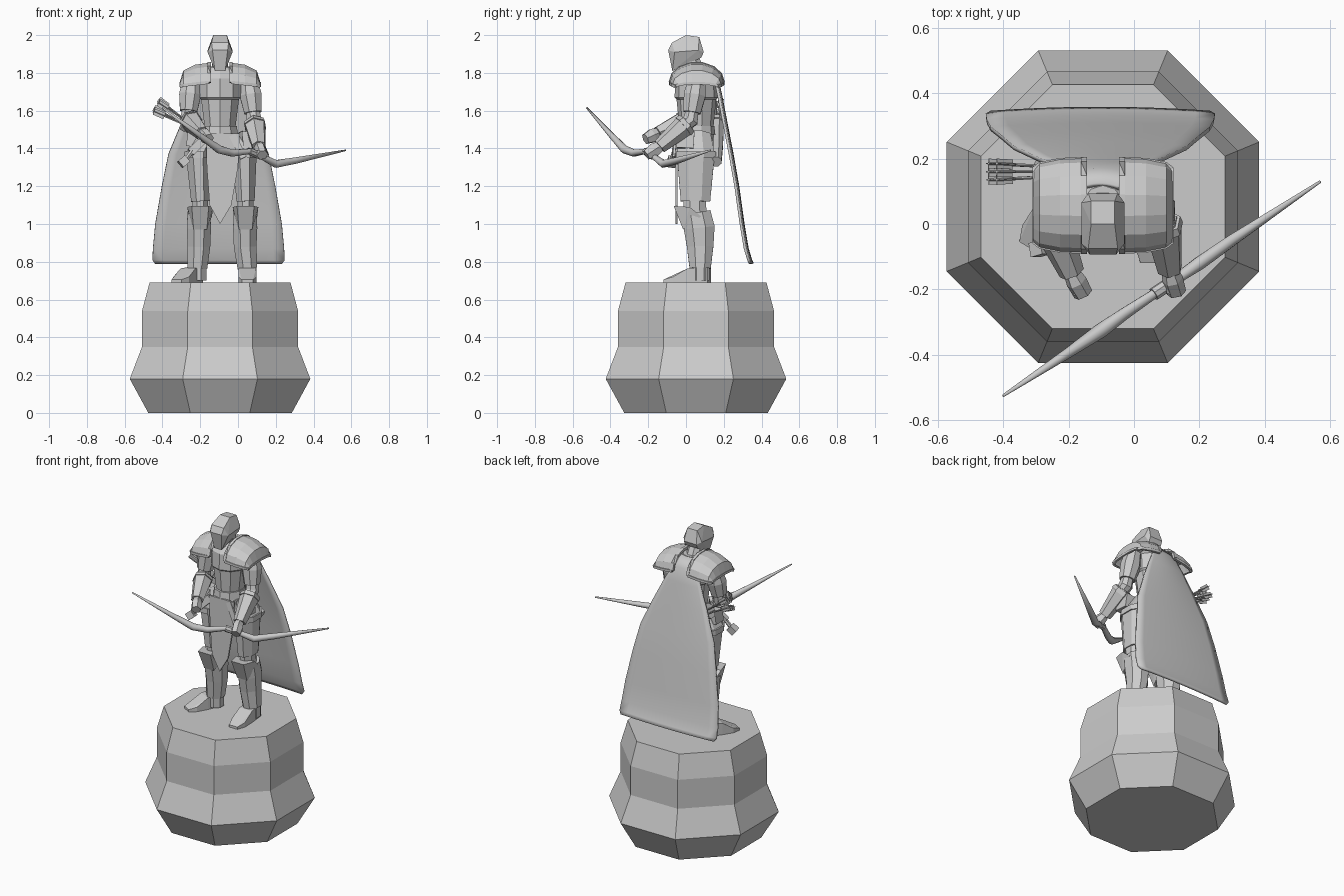
import bpy, bmesh, math
from mathutils import Vector

cube = bpy.data.objects.get("Cube")
if cube:
    bpy.data.objects.remove(cube, do_unlink=True)

stone = bpy.data.materials.new("stone_grey")
stone.use_nodes = True
COL = (0.6, 0.6, 0.6, 1)
stone.diffuse_color = COL
stone.node_tree.nodes["Principled BSDF"].inputs["Base Color"].default_value = COL
CX = -0.095  # centre of the figure


def finish(name, bm, smooth=False, thick=0):
    bmesh.ops.recalc_face_normals(bm, faces=bm.faces)
    me = bpy.data.meshes.new(name)
    bm.to_mesh(me)
    bm.free()
    for p in me.polygons:
        p.use_smooth = smooth
    me.materials.append(stone)
    ob = bpy.data.objects.new(name, me)
    bpy.context.collection.objects.link(ob)
    if thick:
        mod = ob.modifiers.new("thickness", 'SOLIDIFY')
        mod.thickness = thick
        mod.offset = 0
    return ob


def bridge(bm, rows, closed):
    for a, b in zip(rows, rows[1:]):
        n = len(a)
        for i in range(n if closed else n - 1):
            j = (i + 1) % n
            bm.faces.new((a[i], a[j], b[j], b[i]))


def limb(name, pts, radii, n=8, smooth=False):
    """Tube through pts; each radius is a number or a (side, depth) pair."""
    bm, rows = bmesh.new(), []
    pts = [Vector(p) for p in pts]
    for i, p in enumerate(pts):
        d = (pts[min(i + 1, len(pts) - 1)] - pts[max(i - 1, 0)]).normalized()
        ref = Vector((0, 1, 0)) if abs(d.y) < 0.8 else Vector((1, 0, 0))
        u = ref.cross(d).normalized()
        v = d.cross(u)
        r = radii[i]
        ru, rv = r if isinstance(r, tuple) else (r, r)
        k = 1 / math.cos(math.pi / n)
        angles = [(j + 0.5) * math.tau / n for j in range(n)]
        rows.append([bm.verts.new(p + u * ru * k * math.cos(t) + v * rv * k * math.sin(t))
                     for t in angles])
    bridge(bm, rows, True)
    bm.faces.new(rows[0])
    bm.faces.new(rows[-1])
    return finish(name, bm, smooth)


def sheet(name, rows, thick, smooth=False):
    bm = bmesh.new()
    bridge(bm, [[bm.verts.new(p) for p in row] for row in rows], False)
    return finish(name, bm, smooth, thick)


def hull(name, pts):
    bm = bmesh.new()
    for p in pts:
        bm.verts.new(p)
    bmesh.ops.convex_hull(bm, input=bm.verts)
    bmesh.ops.dissolve_limit(bm, angle_limit=0.06, verts=bm.verts, edges=bm.edges)
    return finish(name, bm)


# Pedestal
levels = [(0, .38), (.18, .478), (.35, .413), (.54, .413), (.69, .373)]
limb("pedestal", [(CX, .053, z) for z, r in levels], [r for z, r in levels])

# Torso, belt and pelvis
limb("chest", [(CX, .055, z) for z in (1.5, 1.66, 1.67, 1.77, 1.83)],
     [(.08, .085), (.1, .1), (.11, .11), (.11, .105), (.06, .06)], 10)
limb("belt", [(CX, .05, z) for z in (1.475, 1.52)], [(.095, .1), (.088, .095)], 10)
limb("pelvis", [(CX, .05, z) for z in (1.3, 1.42, 1.48)], [(.08, .07), (.11, .09), (.088, .09)], 10)
limb("neck", [(CX, .07, 1.78), (CX, .02, 1.89)], [.045, .04])

# Hooded head
half = [(.036, 0, 2), (.036, .07, 1.99), (.045, -.075, 1.96), (.066, -.06, 1.91), (.066, .065, 1.92),
        (.045, .094, 1.91), (.04, -.094, 1.92), (.027, -.072, 1.81), (.045, .08, 1.88)]
hull("hooded_head", [(CX + s * x, y, z) for x, y, z in half for s in (-1, 1)])

# Tabard with a pointed tip
bm = bmesh.new()
outline = [(-.17, 1.48), (-.165, 1.3), (-.15, 1.1), (CX, 1.0), (-.035, 1.1), (.0, 1.3), (.01, 1.48)]
bm.faces.new([bm.verts.new((x, -.05, z)) for x, z in outline])
finish("tabard", bm, thick=.012)

# Pauldrons: arched shells with raised rims
for side, s in (("right", -1), ("left", 1)):
    rows = []
    for dx, ry, top, low in ((.058, .14, 1.85, 1.75), (.13, .137, 1.84, 1.742),
                             (.19, .125, 1.81, 1.735), (.209, .11, 1.745, 1.73)):
        angles = [math.pi * i / 7 for i in range(8)]
        rows.append([(CX + s * dx, .057 + ry * math.cos(t), low + (top - low) * math.sin(t))
                     for t in angles])
    sheet(side + "_pauldron", rows, .012)
    limb(side + "_pauldron_inner_rim", rows[0], [.009] * 8, 4)
    limb(side + "_pauldron_front_rim", [r[-1] for r in rows], [.008] * 4, 4)
    limb(side + "_pauldron_back_rim", [r[0] for r in rows], [.008] * 4, 4)
    limb(side + "_pauldron_outer_rim", rows[-1], [.007] * 8, 4)

# Arms: shoulder, elbow, wrist
arms = {"right": ((-.245, .06, 1.77), (-.265, .025, 1.56), (-.19, -.15, 1.48), (-.155, -.215, 1.45)),
        "left": ((.055, .06, 1.77), (.085, .025, 1.55), (.11, -.14, 1.41), (.13, -.21, 1.365))}
for side, joints in arms.items():
    a, b, c, d = [Vector(p) for p in joints]
    limb(side + "_upper_arm", [a, a.lerp(b, .4), a.lerp(b, .82)], [.045, .058, .046])
    limb(side + "_elbow", [a.lerp(b, .78), b, b.lerp(c, .25)], [.034, .04, .034])
    limb(side + "_bracer", [b.lerp(c, .1), b.lerp(c, .25), c], [.04, .05, .034], 6)
    limb(side + "_bracer_cuff", [b.lerp(c, .12), b.lerp(c, .24)], [.05, .055], 6)
    limb(side + "_hand", [c, c.lerp(d, .4), d], [(.028, .022), (.036, .028), (.026, .026)], 6)
    limb(side + "_thumb", [c.lerp(d, .3) + Vector((0, 0, .02)), d + Vector((-.02, 0, .02))], [.012, .009], 5)

# Legs: hip, thigh, knee, calf and ankle positions across, with the toe tip
legs = {"right": (-.165, -.212, -.2, -.207, -.215, (-.325, -.07)),
        "left": (-.02, .035, .04, .038, .05, (.05, -.12))}
for side, (hip, thigh, knee, calf, ankle, toe) in legs.items():
    limb(side + "_thigh_plate", [(hip, .05, 1.47), (thigh, .052, 1.37), (knee, .05, 1.12)],
         [(.05, .08), (.065, .1), (.048, .078)])
    limb(side + "_thigh_band", [(thigh, .052, 1.385), (thigh, .052, 1.35)], [(.07, .106)] * 2)
    limb(side + "_knee", [(knee, .045, 1.13), (knee, .05, 1.03)], [(.042, .06)] * 2)
    limb(side + "_greave", [(calf, .055, 1.06), (calf, .07, .98), (calf, .075, .88), (ankle, .075, .765)],
         [(.06, .075), (.064, .082), (.06, .07), (.052, .056)])
    hull(side + "_knee_guard", [(knee + x, y, z) for x, y, z in (
        (-.068, .02, 1.09), (.068, .02, 1.09), (-.045, -.065, 1.095), (.045, -.065, 1.095),
        (-.062, .08, 1.04), (.062, .08, 1.04), (-.035, -.015, .97), (.035, -.015, .97))])
    limb(side + "_boot_ankle", [(ankle, .075, .78), (ankle, .075, .7)], [(.047, .05)] * 2)
    heel = Vector((ankle, .115))
    tip = Vector(toe)
    ahead = (tip - heel).normalized()
    across = Vector((-ahead.y, ahead.x))
    sections = ((0, .036, .775), (.45, .046, .765), (.78, .048, .72), (1, .03, .705))
    hull(side + "_boot", [(*(heel.lerp(tip, f) + across * w * q), z)
                          for f, w, top in sections for q in (-1, 1) for z in (.688, top)])

# Cape: wide, thin, smooth cloth
cape = [(1.83, .12, .06), (1.77, .165, .085), (1.68, .185, .13), (1.55, .21, .19), (1.37, .245, .265),
        (1.2, .275, .3), (1.0, .303, .335), (.87, .325, .347), (.81, .343, .35), (.79, .352, .335)]
cols = [i / 6 - 1 for i in range(13)]
sheet("cape", [[(CX - .008 + w * u, y - .012 * u * u, z) for u in cols] for z, y, w in cape], .014, True)

# Bow held in the left hand
bow = [(-.4, -.525, 1.615), (-.21, -.4, 1.475), (-.1, -.325, 1.395), (-.03, -.275, 1.375),
       (.06, -.215, 1.385), (.12, -.175, 1.36), (.2, -.12, 1.318), (.3, -.05, 1.335), (.57, .13, 1.39)]
limb("bow", bow, [.004, .014, .021, .018, .014, .014, .02, .017, .004], 8, True)
limb("bow_grip", [bow[4], bow[5]], [.019, .019], 8)

# Quiver across the lower back, with arrows
limb("quiver", [(-.27, .16, 1.53), (-.1, .16, 1.42), (.06, .16, 1.33)], [.04, .036, .028])
limb("quiver_rim", [(-.285, .16, 1.54), (-.26, .16, 1.525)], [.045] * 2)
for i in range(3):
    for j in range(2):
        y, z = .135 + .025 * i, 1.595 + .045 * j + .01 * i
        tail, mouth = Vector((-.445 + .025 * j, y, z)), Vector((-.26, .145 + .015 * i, 1.515 + .02 * j))
        limb("arrow_shaft", [tail, mouth], [.004] * 2, 5)
        for r in ((.017, .002), (.002, .015)):
            limb("arrow_fletching", [tail, tail.lerp(mouth, .3)], [r] * 2, 4)

# Dagger, sheath strap and pouches on the hips
limb("dagger_sheath", [(-.17, -.04, 1.46), (-.25, -.06, 1.38)], [(.022, .014)] * 2, 4)
limb("dagger_pommel", [(-.27, -.07, 1.345), (-.305, -.08, 1.315)], [.022, .022], 4)
limb("dagger_grip", [(-.24, -.06, 1.39), (-.28, -.075, 1.335)], [.011] * 2, 6)
limb("hip_strap", [(-.03, -.052, 1.47), (.03, -.065, 1.35)], [(.018, .006)] * 2, 4)
limb("left_pouch", [(.055, .0, 1.49), (.065, -.005, 1.4)], [(.035, .045)] * 2, 4)
limb("right_pouch", [(-.235, .04, 1.49), (-.245, .04, 1.41)], [(.03, .04)] * 2, 4)
